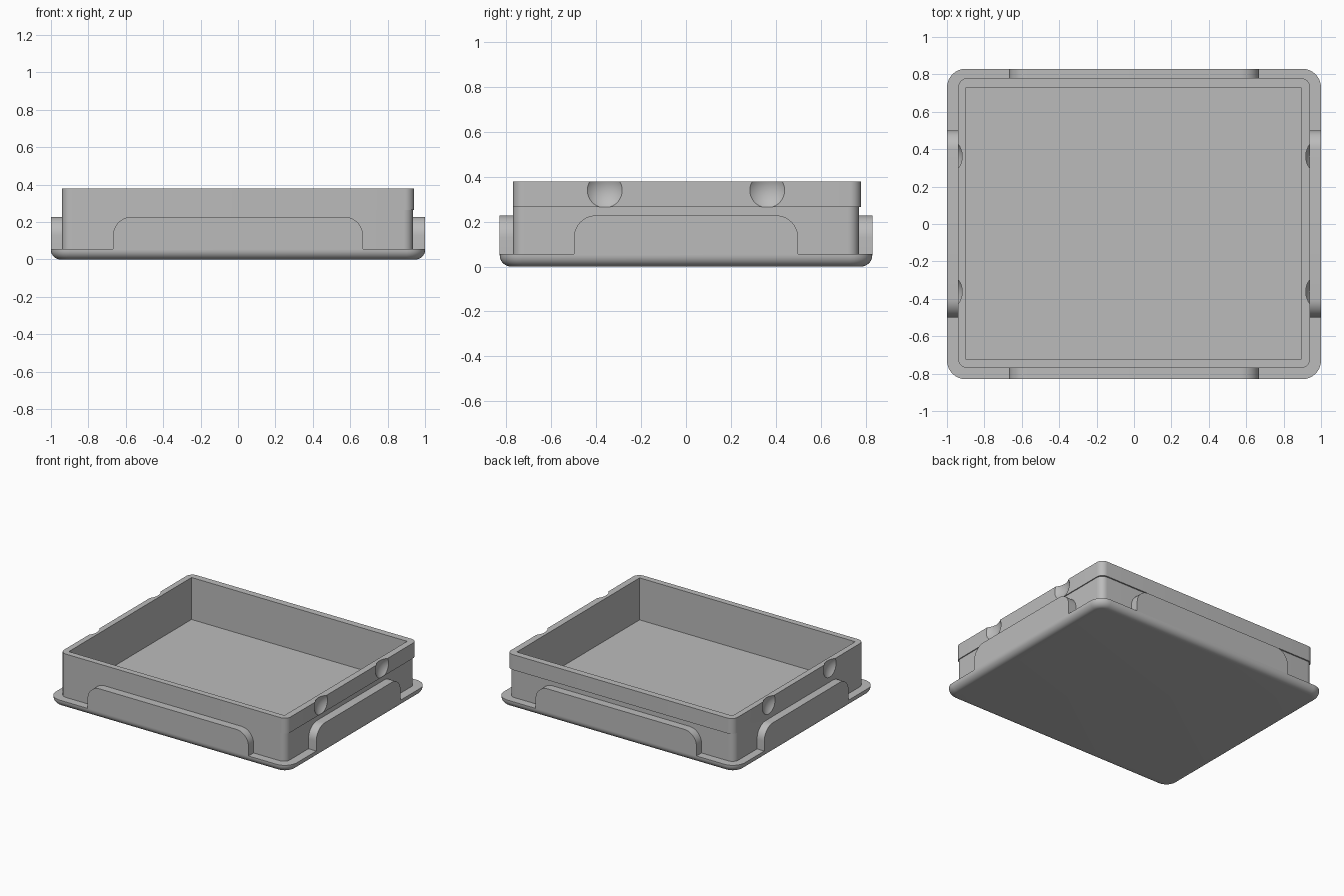
import bpy, bmesh
from math import sin, cos, pi
from mathutils import Matrix, Vector

cube = bpy.data.objects.get("Cube")
if cube:
    bpy.data.objects.remove(cube, do_unlink=True)

grey = bpy.data.materials.new("plain grey")
grey.use_nodes = True
colour = (0.5, 0.5, 0.5, 1)
grey.diffuse_color = colour
grey.node_tree.nodes["Principled BSDF"].inputs["Base Color"].default_value = colour


def rounded(x0, x1, y0, y1, r, steps=8):
    """Counter-clockwise rounded rectangle."""
    corners = [(x1 - r, y1 - r), (x0 + r, y1 - r), (x0 + r, y0 + r), (x1 - r, y0 + r)]
    pts = []
    for q, (cx, cy) in enumerate(corners):
        for i in range(steps + 1):
            a = (q + i / steps) * pi / 2
            pts.append((cx + r * cos(a), cy + r * sin(a)))
    return pts


def loft(name, rings, matrix=Matrix()):
    """Skin a closed solid through (height, outline) rings."""
    bm = bmesh.new()
    loops = [[bm.verts.new(matrix @ Vector((x, y, z))) for x, y in pts] for z, pts in rings]
    for low, high in zip(loops, loops[1:]):
        n = len(low)
        for i in range(n):
            j = (i + 1) % n
            bm.faces.new((low[i], low[j], high[j], high[i]))
    bm.faces.new(loops[0][::-1])
    bm.faces.new(loops[-1])
    bmesh.ops.recalc_face_normals(bm, faces=bm.faces)
    mesh = bpy.data.meshes.new(name)
    bm.to_mesh(mesh)
    bm.free()
    mesh.materials.append(grey)
    obj = bpy.data.objects.new(name, mesh)
    bpy.context.collection.objects.link(obj)
    return obj


def activate(obj):
    bpy.ops.object.select_all(action='DESELECT')
    obj.select_set(True)
    bpy.context.view_layer.objects.active = obj


def smooth(obj):
    activate(obj)
    bpy.ops.object.shade_smooth_by_angle(angle=pi / 6)


def cut(obj, cutter):
    activate(obj)
    mod = obj.modifiers.new("cut", 'BOOLEAN')
    mod.operation = 'DIFFERENCE'
    mod.solver = 'EXACT'
    mod.object = cutter
    bpy.ops.object.modifier_apply(modifier=mod.name)
    bpy.data.objects.remove(cutter, do_unlink=True)


# Base plate with a rounded lower edge
R, TOP = 0.05, 0.055
rings = []
for i in range(9):
    a = i / 8 * pi / 2
    inset = R * (1 - sin(a))
    rings.append((R * (1 - cos(a)),
                  rounded(inset - 1, 1 - inset, inset - 0.83, 0.83 - inset, 0.1 - inset)))
rings.append((TOP, rounded(-1, 1, -0.83, 0.83, 0.1)))
smooth(loft("base_plate", rings))

# Tray wall, with a slight overhang on the back and left sides
body = rounded(-0.94, 0.935, -0.77, 0.77, 0.05)
lip = rounded(-0.94, 0.942, -0.77, 0.78, 0.05)
wall = loft("tray_wall", [(0.05, body), (0.265, body), (0.265, lip), (0.38, lip)])

# Hollow inside
hollow = [(-0.897, -0.725), (0.893, -0.725), (0.893, 0.73), (-0.897, 0.73)]
cut(wall, loft("hollow_cutter", [(0.065, hollow), (0.6, hollow)]))

# Finger dimples in both short sides
for side in (-1, 1):
    for y in (-0.362, 0.362):
        bpy.ops.mesh.primitive_uv_sphere_add(segments=48, ring_count=24, radius=0.114,
                                             location=(side * 1.025, y, 0.34))
        ball = bpy.context.object
        ball.data.materials.append(grey)
        for face in ball.data.polygons:
            face.use_smooth = True
        cut(wall, ball)
smooth(wall)


# Raised tabs with rounded shoulders, flush with the plate edge
def tab(name, half, near, far, turn):
    r, height = 0.1, 0.228
    arch = [(-half, TOP), (half, TOP)]
    for cx, start in ((half - r, 0), (r - half, pi / 2)):
        for i in range(11):
            a = start + i / 10 * pi / 2
            arch.append((cx + r * cos(a), height - r + r * sin(a)))
    stand = Matrix.Rotation(turn, 4, 'Z') @ Matrix.Rotation(pi / 2, 4, 'X')
    smooth(loft(name, [(near, arch), (far, arch)], stand))


tab("front_tab", 0.668, 0.75, 0.83, 0)
tab("left_tab", 0.5, 0.92, 1.0, pi / 2)
tab("back_tab", 0.668, 0.75, 0.83, pi)
tab("right_tab", 0.5, 0.92, 1.0, -pi / 2)
